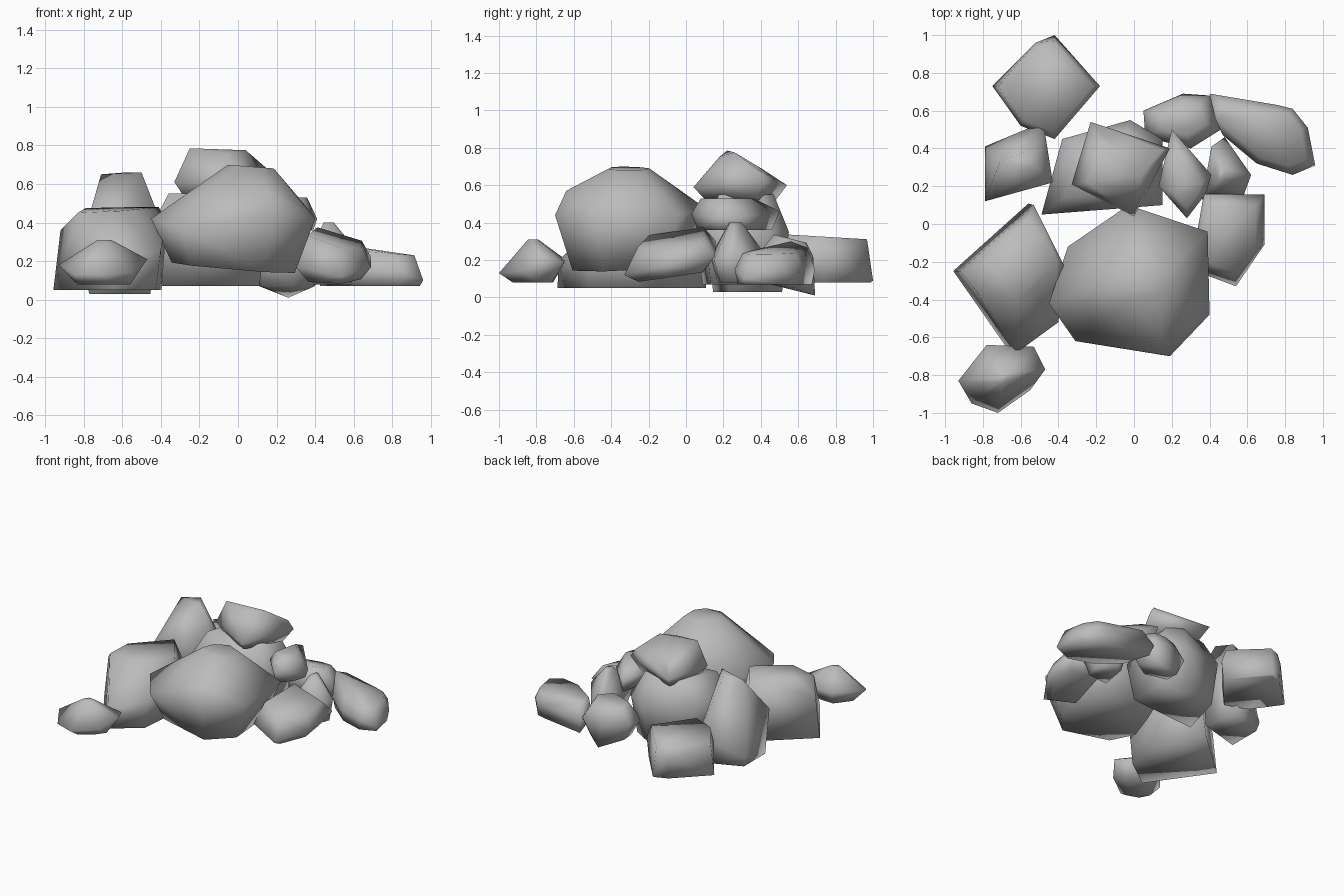
import bpy
import bmesh
from math import radians
from mathutils import Vector

default_cube = bpy.data.objects.get("Cube")
if default_cube:
    bpy.data.objects.remove(default_cube, do_unlink=True)

# One plain stone colour
stone = bpy.data.materials.new("grey_stone")
stone.use_nodes = True
stone_colour = (0.5, 0.5, 0.5, 1)
stone.diffuse_color = stone_colour
stone.node_tree.nodes["Principled BSDF"].inputs["Base Color"].default_value = stone_colour


def scaled_ring(rim, height, size, shift=(0, 0), slope=(0, 0)):
    """Copy the rim outline, shrunk about its centre, onto a tilted plane."""
    centre = sum((Vector(p[:2]) for p in rim), Vector((0, 0))) / len(rim)
    ring = []
    for point in rim:
        offset = (Vector(point[:2]) - centre) * size
        flat = centre + offset + Vector(shift)
        ring.append((flat.x, flat.y, height + offset.dot(Vector(slope))))
    return ring


def rock(name, rim, crown, base, peaks=()):
    """Wrap a smooth hull round the rim, a crown ring, a base ring and any peaks."""
    bm = bmesh.new()
    rings = scaled_ring(rim, **crown) + scaled_ring(rim, **base)
    for point in list(rim) + rings + list(peaks):
        bm.verts.new(point)
    bmesh.ops.convex_hull(bm, input=bm.verts)
    loose = [v for v in bm.verts if not v.link_faces]
    bmesh.ops.delete(bm, geom=loose, context='VERTS')
    bmesh.ops.dissolve_limit(bm, angle_limit=radians(2), verts=bm.verts, edges=bm.edges)
    bmesh.ops.recalc_face_normals(bm, faces=bm.faces)
    for face in bm.faces:
        face.smooth = True
    mesh = bpy.data.meshes.new(name)
    bm.to_mesh(mesh)
    bm.free()
    mesh.materials.append(stone)
    obj = bpy.data.objects.new(name, mesh)
    bpy.context.collection.objects.link(obj)


# Large boulders at the front
rock("main_boulder",
     [(-.45, -.42, .42), (-.31, -.62, .38), (.19, -.7, .44), (.4, -.48, .42),
      (.39, -.04, .44), (-.03, .1, .48), (-.35, -.12, .38)],
     crown=dict(height=.69, size=.28, shift=(.09, .01), slope=(-.08, 0)),
     base=dict(height=.17, size=.75, slope=(-.08, .05)),
     peaks=[(.15, -.64, .57)])
rock("front_right_boulder",
     [(-.92, -.25, .36), (-.53, .1, .3), (-.37, -.22, .4), (-.4, -.52, .26),
      (-.62, -.68, .2)],
     crown=dict(height=.46, size=.4, shift=(-.03, .06)),
     base=dict(height=.05, size=1.02, shift=(-.03, 0)),
     peaks=[(-.83, -.36, .45), (-.79, -.2, .475), (-.56, .03, .48), (-.41, -.18, .48)])
rock("front_pebble",
     [(-.93, -.83, .18), (-.78, -.64, .2), (-.53, -.65, .19), (-.47, -.77, .21),
      (-.55, -.88, .14), (-.72, -1, .13), (-.86, -.95, .13)],
     crown=dict(height=.31, size=.15),
     base=dict(height=.08, size=.6))

# Blocks along the back
rock("back_block",
     [(-.75, .73, .09), (-.52, .96, .22), (-.42, 1, .09), (-.18, .73, .22),
      (-.42, .45, .22), (-.6, .52, .22)],
     crown=dict(height=.325, size=.88, slope=(0, -.06)),
     base=dict(height=.08, size=.95))
rock("tall_leaning_block",
     [(-.79, .12, .37), (-.79, .41, .1), (-.48, .54, .24), (-.43, .22, .48)],
     crown=dict(height=.6, size=.2),
     base=dict(height=.03, size=.88),
     peaks=[(-.71, .33, .65), (-.5, .28, .66), (-.58, .38, .66)])
rock("back_wedge",
     [(.05, .6, .2), (.24, .68, .22), (.26, .69, .01), (.4, .68, .2),
      (.46, .5, .2), (.3, .4, .25), (.06, .46, .2)],
     crown=dict(height=.31, size=.6, slope=(0, -.25)),
     base=dict(height=.07, size=.7))

# Centre of the heap
rock("middle_boulder",
     [(-.49, .05, .3), (-.38, .45, .4), (-.02, .55, .35), (.15, .45, .35),
      (.15, .1, .35)],
     crown=dict(height=.55, size=.65),
     base=dict(height=.07, size=.85))
rock("top_rock",
     [(-.33, .21, .61), (-.23, .54, .6), (.19, .4, .62), (0, .04, .59)],
     crown=dict(height=.72, size=.45, slope=(0, -.3)),
     base=dict(height=.52, size=.75),
     peaks=[(-.25, .22, .785), (.04, .26, .775), (.15, .39, .68)])
rock("perched_slab",
     [(.13, .2, .45), (.2, .5, .46), (.41, .26, .42), (.38, .16, .42),
      (.28, .03, .45)],
     crown=dict(height=.53, size=.6, shift=(0, -.03)),
     base=dict(height=.36, size=.85))

# Smaller stones on the left side
rock("pointed_stone",
     [(.36, .13, .22), (.41, .41, .25), (.48, .46, .15), (.62, .26, .25),
      (.58, .15, .2)],
     crown=dict(height=.4, size=.2, shift=(-.02, -.02)),
     base=dict(height=.08, size=.75))
rock("sloping_stone",
     [(.3, -.24, .17), (.37, .16, .3), (.69, .155, .22), (.69, -.11, .17),
      (.54, -.33, .12)],
     crown=dict(height=.31, size=.72, slope=(-.3, .2)),
     base=dict(height=.11, size=.7, slope=(0, .15)))
rock("far_left_slab",
     [(.4, .69, .15), (.76, .63, .18), (.84, .61, .18), (.92, .51, .15),
      (.96, .31, .1), (.84, .26, .15), (.65, .32, .15), (.47, .47, .15)],
     crown=dict(height=.245, size=.8, slope=(-.08, 0)),
     base=dict(height=.07, size=.92),
     peaks=[(.43, .56, .3)])
